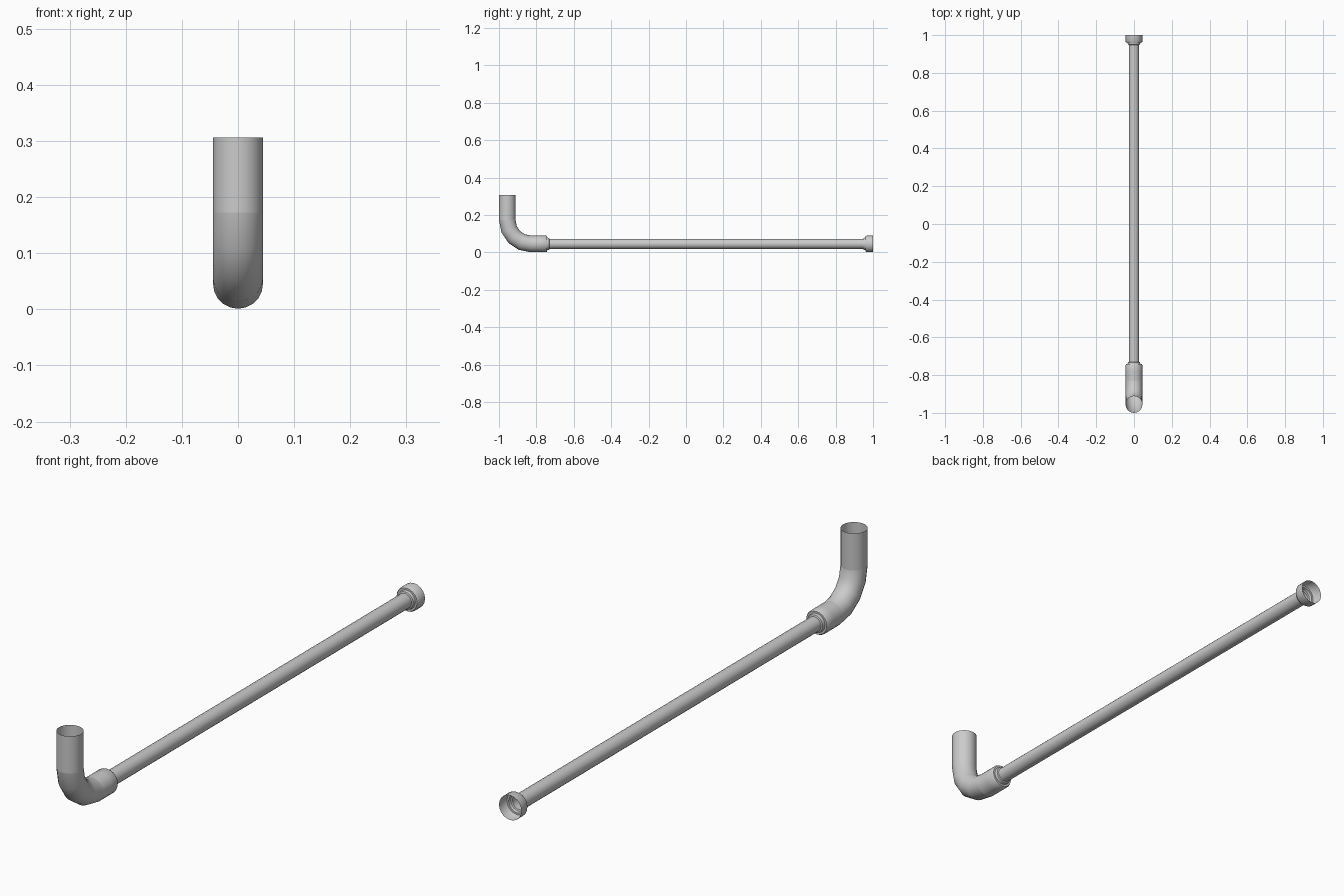
import bpy, bmesh, math
from mathutils import Vector

if "Cube" in bpy.data.objects:
    bpy.data.objects.remove(bpy.data.objects["Cube"])

SIDES = 20
R = 0.0445         # large pipe radius
AXIS_Z = 0.0455    # height of the horizontal run
BEND = 0.127       # bend centreline radius
Y0 = -1 + R        # vertical pipe centre


def tube(name, stations):
    """Loft open rings; each station is (y, z, radius, tilt), tilt 0 = axis down, 90 = axis along +y."""
    bm = bmesh.new()
    rings = []
    for y, z, r, tilt in stations:
        t = math.radians(tilt)
        side = Vector((1, 0, 0))
        up = Vector((0, math.cos(t), math.sin(t)))
        ring = []
        for i in range(SIDES):
            a = 2 * math.pi * i / SIDES
            ring.append(bm.verts.new(Vector((0, y, z)) + r * (math.cos(a) * side + math.sin(a) * up)))
        rings.append(ring)
    for a, b in zip(rings, rings[1:]):
        for i in range(SIDES):
            j = (i + 1) % SIDES
            bm.faces.new((a[j], a[i], b[i], b[j]))
    bmesh.ops.recalc_face_normals(bm, faces=bm.faces)
    # Make normals point away from the tube axis
    f = bm.faces[:][0]
    centre = Vector((0, stations[0][0], stations[0][1]))
    if f.normal.dot(f.calc_center_median() - centre) < 0:
        bmesh.ops.reverse_faces(bm, faces=bm.faces)
    mesh = bpy.data.meshes.new(name)
    bm.to_mesh(mesh)
    bm.free()
    ob = bpy.data.objects.new(name, mesh)
    bpy.context.collection.objects.link(ob)
    bpy.context.view_layer.objects.active = ob
    ob.select_set(True)
    bpy.ops.object.shade_smooth_by_angle(angle=math.radians(30))
    ob.select_set(False)
    return ob


# Upright pipe, open at the top
top_of_bend = AXIS_Z + BEND
tube("upright_pipe", [(Y0, 0.306, R, 0), (Y0, top_of_bend, R, 0)])

# Quarter bend in a few segments
bend = []
for k in range(5):
    deg = 22.5 * k
    t = math.radians(deg)
    bend.append((Y0 + BEND * (1 - math.cos(t)), top_of_bend - BEND * math.sin(t), R, deg))
tube("elbow_bend", bend)

# Horizontal run: elbow collar, long thin pipe, open end socket
run = [(Y0 + BEND, R), (-0.78, R), (-0.748, R), (-0.742, 0.041), (-0.742, 0.034),
       (-0.732, 0.032), (-0.73, 0.027),
       (0.948, 0.027), (0.95, 0.032), (0.96, 0.034), (0.96, 0.041), (0.966, R), (1.0, R)]
tube("long_pipe_with_sockets", [(y, AXIS_Z, r, 90) for y, r in run])
